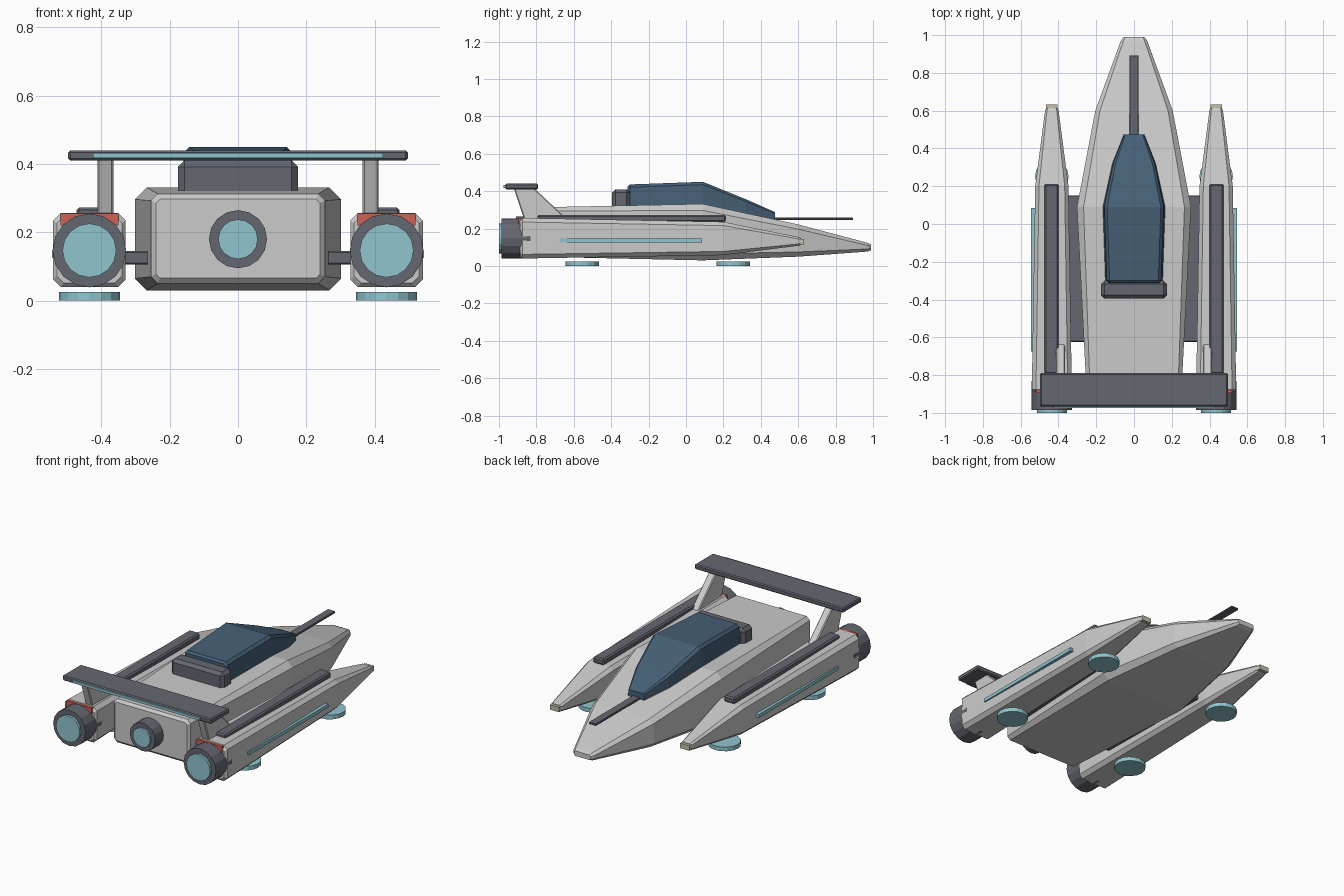
import bpy, bmesh, math
from mathutils import Matrix

if "Cube" in bpy.data.objects:
    bpy.data.objects.remove(bpy.data.objects["Cube"])


def material(name, rgb):
    m = bpy.data.materials.new(name)
    m.diffuse_color = (*rgb, 1)
    m.use_nodes = True
    m.node_tree.nodes["Principled BSDF"].inputs["Base Color"].default_value = m.diffuse_color
    return m


DARK = material("dark_trim", (0.13, 0.135, 0.165))
CYAN = material("cyan_glow", (0.28, 0.56, 0.62))
GLASS = material("canopy_glass", (0.06, 0.115, 0.18))
RED = material("red_light", (0.6, 0.12, 0.09))
TAN = material("tan_tip", (0.55, 0.53, 0.4))


def finish(name, bm, mat=None, bevel=0):
    bmesh.ops.recalc_face_normals(bm, faces=bm.faces)
    me = bpy.data.meshes.new(name)
    bm.to_mesh(me)
    bm.free()
    ob = bpy.data.objects.new(name, me)
    bpy.context.collection.objects.link(ob)
    if mat:
        me.materials.append(mat)
    if bevel:
        b = ob.modifiers.new("bevel", 'BEVEL')
        b.width, b.segments = bevel, 1
    return ob


def box(name, x, y, z, mat=None, bevel=0):
    """Box from (min, max) ranges."""
    bm = bmesh.new()
    bmesh.ops.create_cube(bm, size=1)
    for v in bm.verts:
        for i, r in enumerate((x, y, z)):
            v.co[i] = r[0] if v.co[i] < 0 else r[1]
    return finish(name, bm, mat, bevel)


def disc(name, centre, radius, depth, axis, mat, sides=16, bevel=0):
    bm = bmesh.new()
    rot = Matrix.Rotation(math.pi / 2, 4, 'X') if axis == 'Y' else Matrix()
    bmesh.ops.create_cone(bm, cap_ends=True, segments=sides, radius1=radius,
                          radius2=radius, depth=depth,
                          matrix=Matrix.Translation(centre) @ rot)
    return finish(name, bm, mat, bevel)


def loft(name, sections, cx=0, mat=None, top=1.0):
    """Skin chamfered rectangles given as (y, half width, z low, z high, chamfer)."""
    bm = bmesh.new()
    rings = []
    for y, w, lo, hi, c in sections:
        t = w * top
        pts = [(-w + c, lo), (w - c, lo), (w, lo + c), (t, hi - c),
               (t - c, hi), (-t + c, hi), (-t, hi - c), (-w, lo + c)]
        rings.append([bm.verts.new((cx + x, y, z)) for x, z in pts])
    for a, b in zip(rings, rings[1:]):
        for i in range(8):
            j = (i + 1) % 8
            bm.faces.new((a[i], a[j], b[j], b[i]))
    bm.faces.new(rings[0])
    bm.faces.new(rings[-1])
    return finish(name, bm, mat)


# Main hull
loft("hull", [(-0.83, 0.24, 0.066, 0.298, 0.012), (-0.815, 0.255, 0.05, 0.313, 0.02),
              (0.09, 0.302, 0.03, 0.332, 0.035), (0.60, 0.205, 0.05, 0.222, 0.025),
              (0.97, 0.07, 0.077, 0.124, 0.014), (0.99, 0.055, 0.085, 0.115, 0.008)])

# Canopy, block behind it and nose strip
loft("canopy", [(-0.312, 0.142, 0.30, 0.425, 0.012), (-0.30, 0.153, 0.29, 0.436, 0.015),
                (0.09, 0.167, 0.29, 0.450, 0.015), (0.32, 0.117, 0.24, 0.357, 0.012),
                (0.475, 0.055, 0.22, 0.288, 0.006)], mat=GLASS, top=0.94)
box("canopy_block", (-0.175, 0.175), (-0.395, -0.30), (0.30, 0.41), DARK, 0.018)
box("nose_strip", (-0.025, 0.025), (0.44, 0.893), (0.245, 0.258), DARK, 0.003)

# Centre thruster
disc("centre_nozzle", (0, -0.86, 0.18), 0.085, 0.10, 'Y', DARK)
disc("centre_glow", (0, -0.91, 0.18), 0.058, 0.02, 'Y', CYAN)

# Rear wing
box("rear_wing", (-0.497, 0.497), (-0.965, -0.79), (0.41, 0.44), DARK, 0.006)
box("wing_light", (-0.425, 0.425), (-0.975, -0.96), (0.418, 0.433), CYAN)

for s, side in ((-1, "left"), (1, "right")):
    cx = 0.435 * s

    def span(a, b):
        return tuple(sorted((a * s, b * s)))

    # Side pod with tip
    loft(side + "_pod", [(-0.888, 0.095, 0.052, 0.247, 0.02), (-0.875, 0.106, 0.04, 0.257, 0.022),
                         (0.20, 0.088, 0.058, 0.236, 0.02), (0.60, 0.036, 0.108, 0.155, 0.01),
                         (0.615, 0.03, 0.113, 0.148, 0.008)], cx)
    box(side + "_pod_tip", span(0.404, 0.466), (0.60, 0.632), (0.115, 0.145), TAN)

    # Pod thruster
    disc(side + "_nozzle", (cx, -0.908, 0.147), 0.108, 0.155, 'Y', DARK)
    disc(side + "_glow", (cx, -0.985, 0.147), 0.079, 0.03, 'Y', CYAN)
    box(side + "_red_light", span(0.35, 0.52), (-0.895, -0.87), (0.22, 0.255), RED)

    # Pod panels and light strip
    box(side + "_top_panel", span(0.40, 0.473), (-0.795, 0.213), (0.235, 0.273), DARK, 0.008)
    box(side + "_light_strip", span(0.51, 0.545), (-0.675, 0.085), (0.125, 0.146), CYAN)

    # Connecting plate
    box(side + "_connector", span(0.20, 0.42), (-0.625, 0.152), (0.106, 0.146), DARK, 0.005)

    # Wing support: swept profile extruded across x
    bm = bmesh.new()
    profile = [(-0.92, 0.415), (-0.81, 0.415), (-0.62, 0.235), (-0.86, 0.235)]
    f = bm.faces.new([bm.verts.new((0.365 * s, y, z)) for y, z in profile])
    ext = bmesh.ops.extrude_face_region(bm, geom=[f])["geom"]
    for v in ext:
        if isinstance(v, bmesh.types.BMVert):
            v.co.x = 0.412 * s
    finish(side + "_wing_support", bm, None, 0.005)

    # Hover pads
    for y, end in ((-0.555, "front"), (0.252, "rear")):
        disc(f"{side}_{end}_hover_pad", (cx, y, 0.0125), 0.089, 0.025, 'Z', CYAN)
